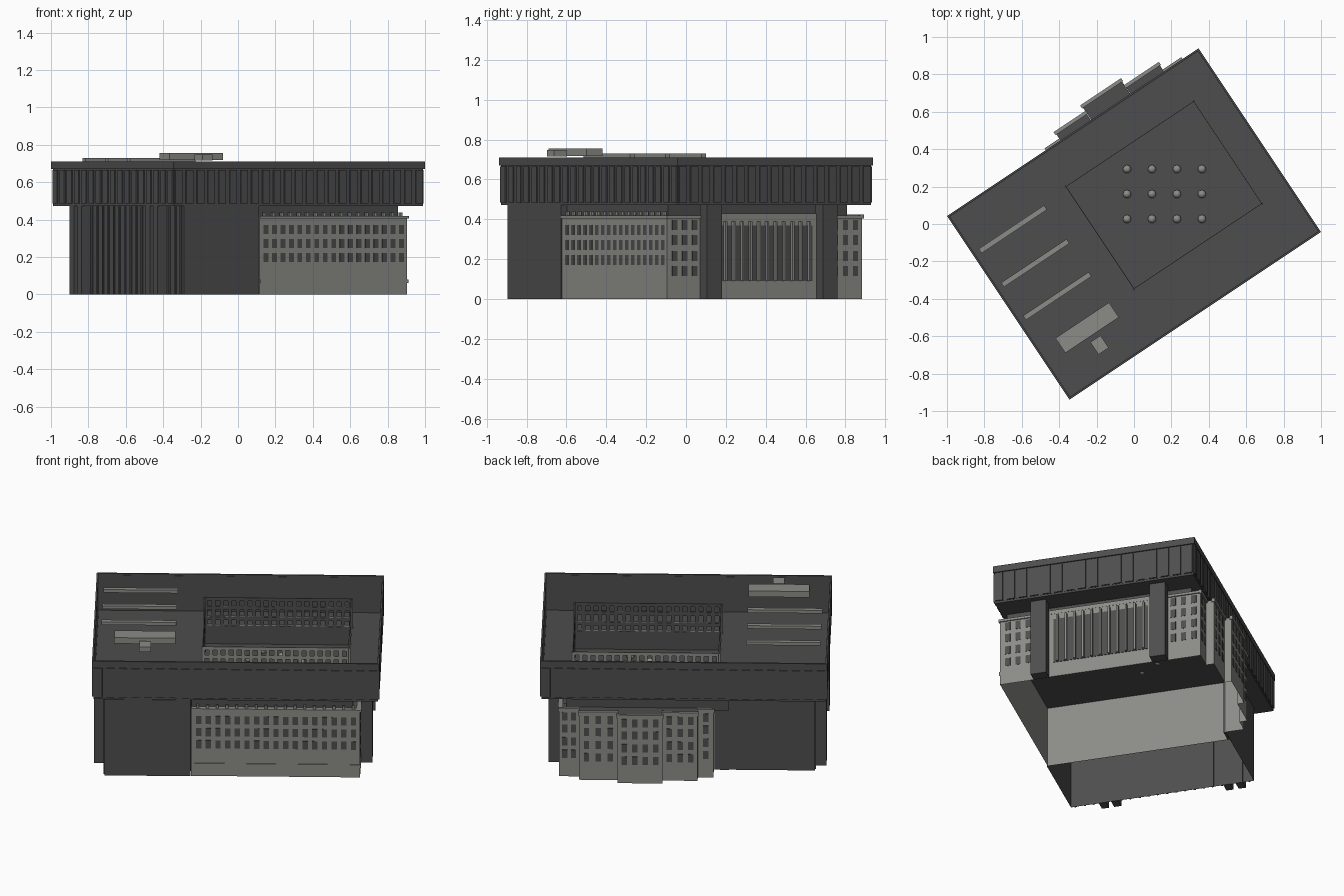
import bpy, bmesh, math
from mathutils import Matrix, Vector

cube = bpy.data.objects.get("Cube")
if cube:
    bpy.data.objects.remove(cube, do_unlink=True)

# The footprint is turned; parts are laid out in plan axes u (long) and v (short)
TURN = Matrix.Rotation(math.atan2(2, 3), 4, 'Z')


def material(name, r, g, b):
    m = bpy.data.materials.new(name)
    m.use_nodes = True
    m.diffuse_color = (r, g, b, 1)
    m.node_tree.nodes["Principled BSDF"].inputs["Base Color"].default_value = (r, g, b, 1)
    return m


DARK = material("charcoal", 0.075, 0.075, 0.075)
LIGHT = material("pale stone", 0.26, 0.265, 0.243)


def finish(name, bm, mat):
    me = bpy.data.meshes.new(name)
    bm.to_mesh(me)
    bm.free()
    me.materials.append(mat)
    ob = bpy.data.objects.new(name, me)
    bpy.context.collection.objects.link(ob)
    return me


def build(name, boxes, mat, open_below=False):
    """One object from (u0, u1, v0, v1, z0, z1) boxes."""
    bm = bmesh.new()
    for u0, u1, v0, v1, z0, z1 in boxes:
        size = Matrix.Diagonal((u1 - u0, v1 - v0, z1 - z0, 1))
        mid = Vector(((u0 + u1) / 2, (v0 + v1) / 2, (z0 + z1) / 2))
        bmesh.ops.create_cube(bm, size=1, matrix=TURN @ Matrix.Translation(mid) @ size)
    if open_below:
        bm.normal_update()
        drop = [f for f in bm.faces if f.normal.z < -0.9]
        bmesh.ops.delete(bm, geom=drop, context='FACES')
    finish(name, bm, mat)


def ring(outer, inner, z0, z1):
    """Four boxes framing a rectangular opening."""
    a0, a1, b0, b1 = outer
    c0, c1, d0, d1 = inner
    return [(a0, a1, b0, d0, z0, z1), (a0, a1, d1, b1, z0, z1),
            (a0, c0, d0, d1, z0, z1), (c1, a1, d0, d1, z0, z1)]


def grow(r, d):
    return (r[0] - d, r[1] + d, r[2] - d, r[3] + d)


def spread(a, b, n):
    return [a + (b - a) * (i + 0.5) / n for i in range(n)]


def along(axis, c, w, d0, d1, z0, z1):
    """Box of width w at c along an axis, d0..d1 deep across it."""
    if axis == "u":
        return (c - w / 2, c + w / 2, d0, d1, z0, z1)
    return (d0, d1, c - w / 2, c + w / 2, z0, z1)


def windows(axis, a, b, n, face, side, rows, w=0.03, h=0.05):
    d0, d1 = sorted((face + 0.0003 * side, face + 0.002 * side))
    return [along(axis, c, w, d0, d1, z - h / 2, z + h / 2)
            for c in spread(a, b, n) for z in rows]


ROOF = (-0.808, 0.808, -0.59, 0.59)
HOLE = (-0.19, 0.627, -0.286, 0.366)

# Upper storey: floor, thin outer wall and top band
build("upper_floor", ring(grow(ROOF, -0.008), HOLE, 0.472, 0.482), DARK)
build("upper_wall", ring(grow(ROOF, -0.007), grow(ROOF, -0.011), 0.482, 0.70), DARK)
build("roof_band", ring(ROOF, grow(ROOF, -0.01), 0.67, 0.71), DARK)

# Upright panels around the upper storey
panels = []
for s in (-1, 1):
    for c in spread(ROOF[0], ROOF[1], 23):
        panels.append(along("u", c, 0.045, *sorted((s * 0.581, s * 0.59)), 0.485, 0.665))
    for c in spread(ROOF[2], ROOF[3], 17):
        panels.append(along("v", c, 0.045, *sorted((s * 0.799, s * 0.808)), 0.485, 0.665))
build("upper_panels", panels, DARK)

# Rooftop units
build("roof_strips", [(-0.765, -0.345, v - 0.014, v + 0.014, 0.711, 0.73)
                      for v in (0.336, 0.119, -0.093)], LIGHT)
build("roof_units", [(-0.688, -0.344, -0.37, -0.275, 0.718, 0.755),
                     (-0.545, -0.48, -0.475, -0.397, 0.716, 0.747)], LIGHT)


# Courtyard screen: open window grid, pale outside and dark inside
def grid(r, t, z0, z1):
    out = []
    for z in (z0 + 0.01, z0 + (z1 - z0) / 3, z0 + (z1 - z0) * 2 / 3, z1 - 0.01):
        out += ring(grow(r, t), r, z - 0.01, z + 0.01)
    for axis, a, b, sides, n in (("u", r[0], r[1], r[2:], 18), ("v", r[2], r[3], r[:2], 14)):
        step = (b - a) / n
        for i in range(n + 1):
            c = a + step * i
            out.append(along(axis, c, 0.02, sides[0] - t, sides[0], z0, z1))
            out.append(along(axis, c, 0.02, sides[1], sides[1] + t, z0, z1))
    return out


build("courtyard_screen_inside", grid(HOLE, 0.002, 0.472, 0.667), DARK)
build("courtyard_screen_outside", grid(grow(HOLE, 0.002), 0.002, 0.482, 0.667), LIGHT)
build("courtyard_lower_wall", ring(grow(HOLE, 0.003), HOLE, 0.38, 0.472), DARK)
build("courtyard_floor", [(-0.249, 0.699, -0.579, 0.487, 0.372, 0.38)], DARK)

# Skylight domes, on a grid that ignores the turn of the building
bm = bmesh.new()
for x in spread(-0.104, 0.43, 4):
    for y in spread(-0.04, 0.36, 3):
        bmesh.ops.create_uvsphere(bm, u_segments=12, v_segments=8, radius=0.022,
                                  matrix=Matrix.Translation((x, y, 0.388)))
domes = finish("skylight_domes", bm, LIGHT)
domes.polygons.foreach_set("use_smooth", [True] * len(domes.polygons))

# Dark wing, hollow below, with ribs and paired piers on its end wall
build("dark_wing", [(-0.737, -0.254, -0.585, 0.487, 0, 0.472)], DARK, True)
build("wing_ribs", [along("v", c, 0.012, -0.743, -0.736, 0, 0.472)
                    for c in spread(-0.585, 0.487, 20)], DARK)
build("wing_return", [(-0.254, -0.171, 0.475, 0.489, 0, 0.472)], DARK)
build("wing_piers", [along("v", s * 0.365 + d, 0.042, -0.80, -0.735, 0, 0.475)
                     for s in (-1, 1) for d in (-0.036, 0.036)], DARK)
build("end_piers", [along("v", c, 0.09, 0.701, 0.765, 0, 0.475)
                    for c in (-0.337, 0.36)], DARK)

# Pale block: open shell whose back wall steps out in bays (u start, u end, v, columns)
bays = [(-0.168, -0.08, 0.595, 1), (-0.08, 0.117, 0.64, 3), (0.117, 0.37, 0.68, 4),
        (0.37, 0.587, 0.64, 3), (0.587, 0.70, 0.595, 2)]
outline = [(-0.25, 0.487), (-0.25, -0.58), (0.70, -0.58)]
for a, b, v, n in reversed(bays):
    outline += [(b, v), (a, v)]
outline.append((-0.168, 0.487))
bm = bmesh.new()
low, high = ([bm.verts.new(TURN @ Vector((u, v, z))) for u, v in outline] for z in (0, 0.415))
for i in range(len(outline)):
    j = (i + 1) % len(outline)
    bm.faces.new((low[i], low[j], high[j], high[i]))
finish("stone_block", bm, LIGHT)

# Copings, dark flat roofs of the bays, and the recessed neck above
build("bay_copings", [(a - 0.005, b + 0.005, v - 0.012, v + 0.007, 0.403, 0.425)
                      for a, b, v, n in bays], LIGHT)
build("bay_roofs", [(a + 0.001, b - 0.001, 0.48, v - 0.002, 0.385, 0.40)
                    for a, b, v, n in bays], DARK)
build("stone_cornice", [(-0.25, 0.707, -0.587, -0.555, 0.405, 0.42),
                        (0.68, 0.707, -0.555, 0.59, 0.405, 0.42)], LIGHT)
build("recessed_neck", ring((-0.25, 0.66, -0.55, 0.53), grow(HOLE, 0.003), 0.385, 0.472), DARK)
build("cornice_blocks", [along("u", c, 0.015, -0.58, -0.565, 0.42, 0.438)
                         for c in spread(-0.24, 0.69, 17)], LIGHT)
build("base_ledge", [(-0.245, 0.705, -0.584, -0.5802, 0.06, 0.08)], LIGHT)

# Windows on the back bays, the front and the two ends of the side wall
FOUR = (0.14, 0.217, 0.297, 0.372)
back = []
for a, b, v, n in bays:
    back += windows("u", a + 0.008, b - 0.008, n, v, 1, FOUR)
build("back_windows", back, DARK)
build("front_windows", windows("u", -0.235, 0.69, 17, -0.58, -1, (0.197, 0.272, 0.347)), DARK)
build("end_windows", windows("v", -0.565, -0.385, 3, 0.70, 1, FOUR)
      + windows("v", 0.405, 0.585, 3, 0.70, 1, FOUR), DARK)

# Tall glazed hall between the end piers
build("hall_surround", [(0.701, 0.706, -0.292, 0.315, 0, 0.43)], LIGHT)
build("hall_glazing", [(0.7062, 0.709, -0.265, 0.29, 0.09, 0.37)], DARK)
build("hall_fins", [along("v", c, 0.011, 0.706, 0.726, 0.09, 0.39)
                    for c in spread(-0.265, 0.29, 11)], LIGHT)
